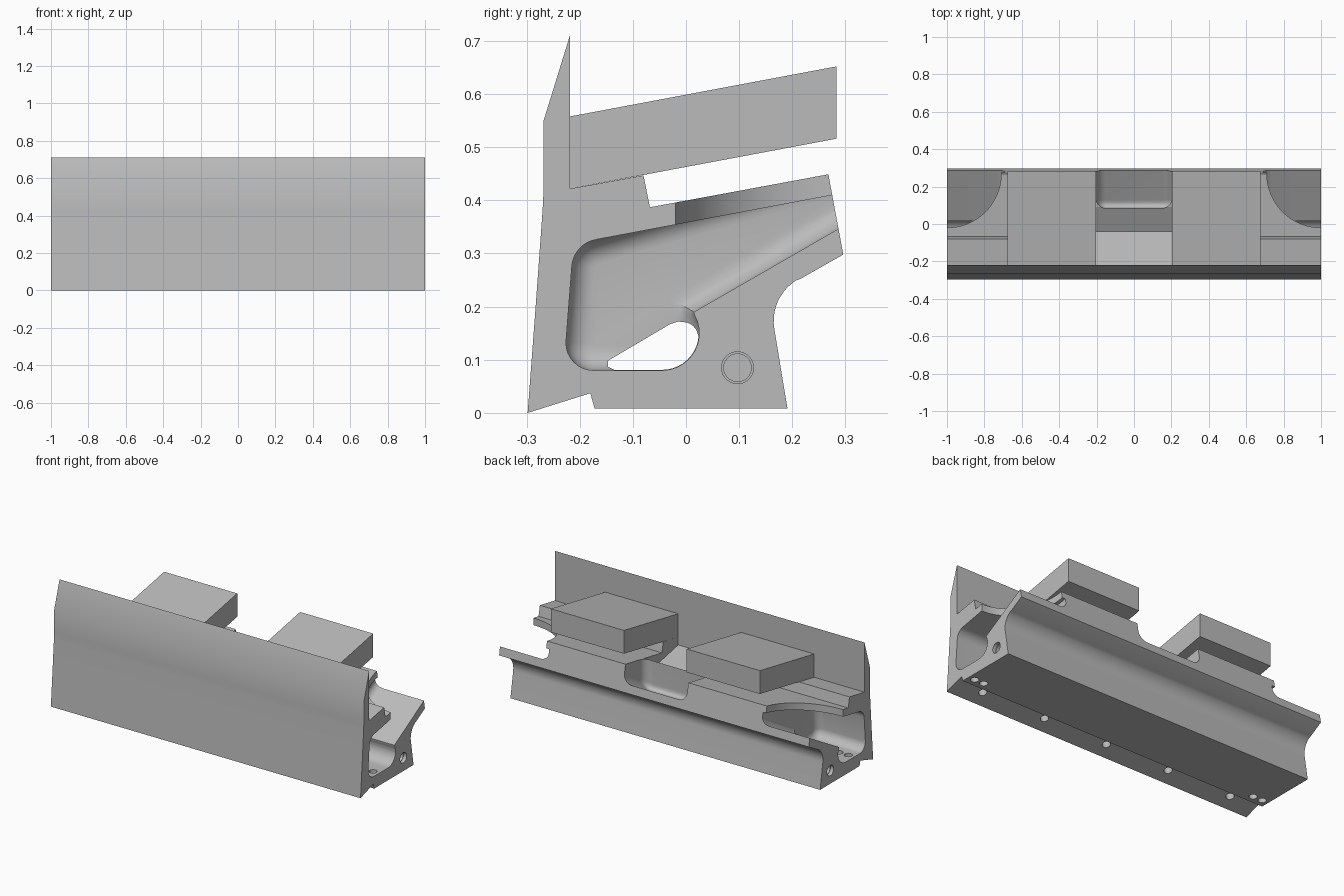
import bpy, bmesh, math
from mathutils import Vector, Matrix

cube = bpy.data.objects.get("Cube")
if cube:
    bpy.data.objects.remove(cube, do_unlink=True)

grey = bpy.data.materials.new("plain grey")
grey.use_nodes = True
GREY = (0.5, 0.5, 0.5, 1)
grey.diffuse_color = GREY
grey.node_tree.nodes["Principled BSDF"].inputs["Base Color"].default_value = GREY


def add_object(name, bm):
    bmesh.ops.recalc_face_normals(bm, faces=bm.faces)
    mesh = bpy.data.meshes.new(name)
    bm.to_mesh(mesh)
    bm.free()
    mesh.materials.append(grey)
    obj = bpy.data.objects.new(name, mesh)
    bpy.context.collection.objects.link(obj)
    return obj


def prism(points, x0, x1):
    """Extrude a (y, z) outline along x."""
    bm = bmesh.new()
    face = bm.faces.new([bm.verts.new((x0, y, z)) for y, z in points])
    ext = bmesh.ops.extrude_face_region(bm, geom=[face])["geom"]
    verts = [g for g in ext if isinstance(g, bmesh.types.BMVert)]
    bmesh.ops.translate(bm, verts=verts, vec=(x1 - x0, 0, 0))
    return bm


def arc(cy, cz, r, start, end, n=10):
    angles = [math.radians(start + (end - start) * i / n) for i in range(n + 1)]
    return [(cy + r * math.cos(a), cz + r * math.sin(a)) for a in angles]


def cylinder(radius, depth, center, axis):
    bm = bmesh.new()
    turn = Vector(axis).to_track_quat('Z', 'Y').to_matrix().to_4x4()
    bmesh.ops.create_cone(bm, cap_ends=True, segments=40, radius1=radius, radius2=radius,
                          depth=depth, matrix=Matrix.Translation(center) @ turn)
    return bm


def cut(target, bm):
    cutter = add_object("cutter", bm)
    cutter.hide_render = True
    mod = target.modifiers.new("cut", 'BOOLEAN')
    mod.operation, mod.solver, mod.object = 'DIFFERENCE', 'EXACT', cutter
    bpy.context.view_layer.objects.active = target
    bpy.ops.object.modifier_apply(modifier=mod.name)
    bpy.data.objects.remove(cutter, do_unlink=True)


def smooth(obj):
    bpy.ops.object.select_all(action='DESELECT')
    obj.select_set(True)
    bpy.context.view_layer.objects.active = obj
    bpy.ops.object.shade_smooth_by_angle(angle=math.radians(25))


# Main rail: front plate, ledge, sloping deck, rear lip and foot
outline = [(-0.298, 0), (-0.283, 0.2), (-0.27, 0.38), (-0.268, 0.42), (-0.268, 0.55),
           (-0.218, 0.712), (-0.218, 0.422), (-0.08, 0.447), (-0.068, 0.387),
           (0.268, 0.449), (0.296, 0.298), (0.215, 0.252)]
outline += arc(0.255, 0.173, 0.09, 122, 190)
outline += [(0.191, 0.008), (-0.172, 0.008), (-0.18, 0.037)]
rail = add_object("main_rail", prism(outline, -1, 1))

# Channel running through the whole length
channel = [(-0.135, 0.081), (-0.147, 0.087), (-0.147, 0.098), (-0.03, 0.167), (-0.015, 0.172)]
channel += arc(-0.006, 0.142, 0.029, 75, 10, 5)
channel += arc(-0.045, 0.15, 0.069, -5, -90)
cut(rail, prism(channel, -1.1, 1.1))

# Large filleted pockets at both ends, open to the rear
pocket = arc(-0.174, 0.132, 0.052, 180, 270, 8)
pocket += arc(-0.045, 0.15, 0.07, -90, 31)
pocket += [(0.015, 0.19), (0.34, 0.377), (0.34, 0.422)]
pocket += arc(-0.16, 0.272, 0.055, 100, 176, 8)
for side in (-1, 1):
    inner = side * 0.69
    bm = prism(pocket, side * 1.1, inner)
    rim = [e for e in bm.edges
           if all(abs(v.co.x - inner) < 1e-4 for v in e.verts)
           and max(v.co.z for v in e.verts) < 0.4
           and max(v.co.y for v in e.verts) < 0.33]
    rim += [e for e in bm.edges
            if all(abs(v.co.x - inner) < 1e-4 for v in e.verts)
            and min(v.co.z for v in e.verts) < 0.2 and max(v.co.y for v in e.verts) > 0.3]
    bmesh.ops.bevel(bm, geom=rim, offset=0.045, segments=8, profile=0.5,
                    affect='EDGES', clamp_overlap=False)
    cut(rail, bm)

    # Rounded opening in the deck above the pocket
    bm = bmesh.new()
    bmesh.ops.create_cone(bm, cap_ends=True, segments=96, radius1=0.29, radius2=0.29,
                          depth=0.2, matrix=Matrix.Translation((side, 0.27, 0.45)))
    # shear the cutter so its base follows the slope of the pocket roof
    for v in bm.verts:
        if v.co.z < 0.4:
            v.co.z = 0.352 + 0.19 * v.co.y
    cut(rail, bm)

    # Stepped pin hole in each end face
    for radius, depth in ((0.03, 0.02), (0.026, 0.3)):
        cut(rail, cylinder(radius, depth * 2, (side, 0.097, 0.085), (1, 0, 0)))

    # Paired drain holes through the pocket floor
    for x in (0.9, 0.96):
        cut(rail, cylinder(0.022, 0.16, (side * x, -0.125, 0.05), (0, 0, 1)))

# Shallow valley between the two pads
cut(rail, prism([(-0.218, 0.6), (-0.218, 0.376), (-0.04, 0.34), (0.092, 0.416),
                 (0.16, 0.6)], -0.203, 0.203))

# Rounded notch in the middle of the rear lip
bm = prism([(0.085, 0.6), (0.085, 0.23), (0.4, 0.411), (0.4, 0.6)], -0.203, 0.203)
edges = [e for e in bm.edges if all(v.co.z < 0.59 for v in e.verts)
         and min(v.co.y for v in e.verts) < 0.2]
edges += [e for e in bm.edges if all(v.co.y < 0.1 for v in e.verts) and e not in edges
          and abs(e.verts[0].co.z - e.verts[1].co.z) > 0.1]
bmesh.ops.bevel(bm, geom=edges, offset=0.05, segments=8, profile=0.5, affect='EDGES')
cut(rail, bm)

# Row of blind holes in the sloping front underside
for i in range(-2, 3):
    cut(rail, cylinder(0.022, 0.12, (i * 0.413, -0.22, 0.025), (0, -0.28, 0.96)))
smooth(rail)

# Two sloping pads fixed to the back of the front plate
for name, x0 in (("right_pad", -0.675), ("left_pad", 0.203)):
    add_object(name, prism([(-0.218, 0.422), (-0.218, 0.558), (0.283, 0.652),
                            (0.283, 0.516)], x0, x0 + 0.472))
